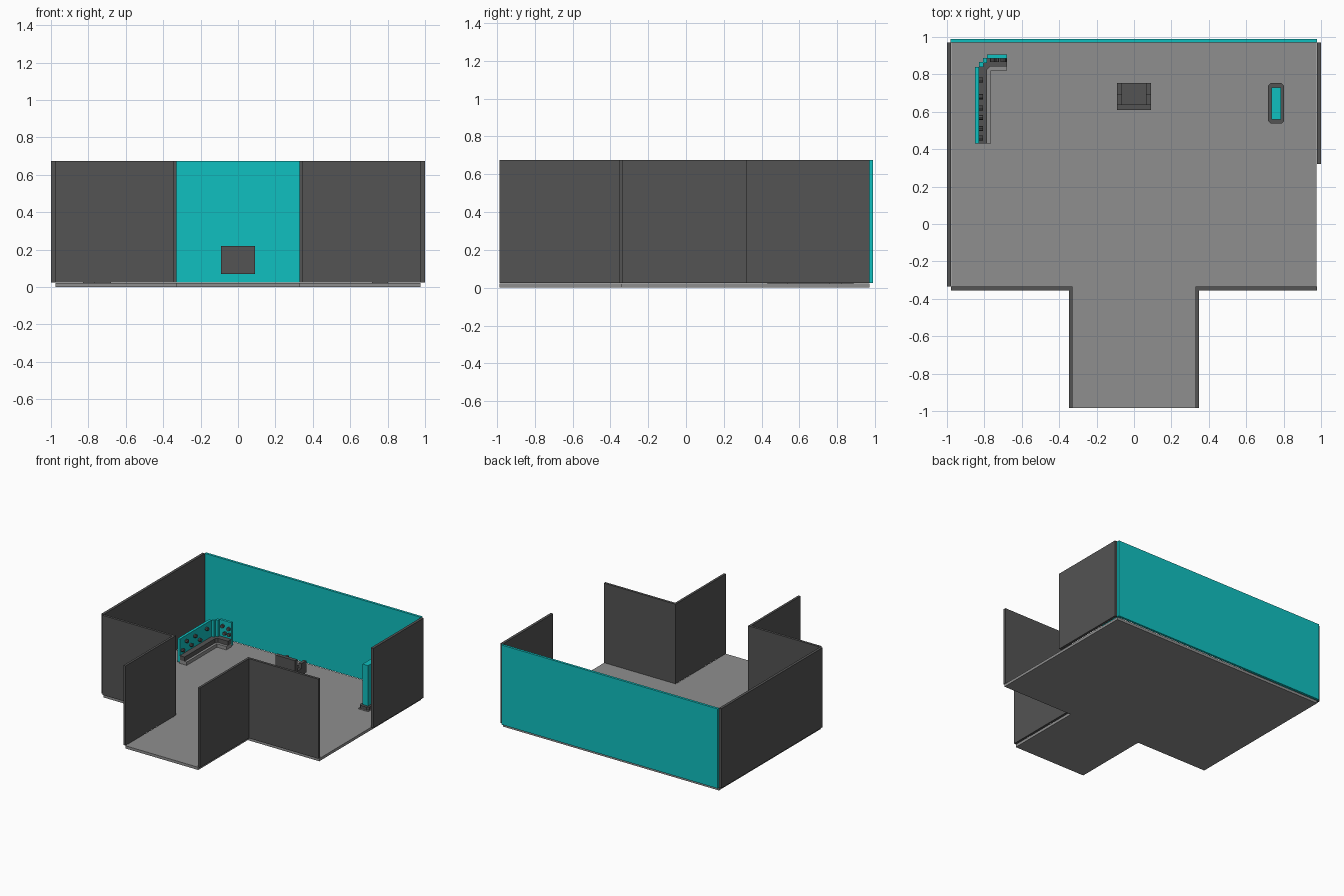
import bpy, bmesh, math
from mathutils import Matrix, Vector

if "Cube" in bpy.data.objects:
    bpy.data.objects.remove(bpy.data.objects["Cube"], do_unlink=True)


def material(name, rgb):
    m = bpy.data.materials.new(name)
    m.use_nodes = True
    m.diffuse_color = (*rgb, 1)
    m.node_tree.nodes["Principled BSDF"].inputs["Base Color"].default_value = (*rgb, 1)
    return m


DARK = material("charcoal", (0.087, 0.087, 0.087))
GREY = material("floor grey", (0.275, 0.275, 0.275))
TEAL = material("teal", (0.005, 0.53, 0.53))


def finish(bm, name, mat):
    bmesh.ops.recalc_face_normals(bm, faces=bm.faces)
    me = bpy.data.meshes.new(name)
    bm.to_mesh(me)
    bm.free()
    me.materials.append(mat)
    ob = bpy.data.objects.new(name, me)
    bpy.context.collection.objects.link(ob)
    return ob


def box(name, mat, x, y, z):
    bm = bmesh.new()
    bmesh.ops.create_cube(bm, size=1)
    for v in bm.verts:
        v.co = Vector([(a + b) / 2 + c * (b - a) for (a, b), c in zip((x, y, z), v.co)])
    return finish(bm, name, mat)


def prism(name, mat, outline, z0, z1):
    bm = bmesh.new()
    face = bm.faces.new([bm.verts.new((x, y, z0)) for x, y in outline])
    ext = bmesh.ops.extrude_face_region(bm, geom=[face])["geom"]
    moved = [g for g in ext if isinstance(g, bmesh.types.BMVert)]
    bmesh.ops.translate(bm, verts=moved, vec=(0, 0, z1 - z0))
    return finish(bm, name, mat)


def knob(name, centre, axis, radius=0.014, depth=0.02):
    bm = bmesh.new()
    turn = Vector((0, 0, 1)).rotation_difference(Vector(axis)).to_matrix().to_4x4()
    bmesh.ops.create_cone(bm, cap_ends=True, segments=8, radius1=radius, radius2=radius,
                          depth=depth, matrix=Matrix.Translation(centre) @ turn)
    return finish(bm, name, DARK)


# Floor slab: main room with an entrance corridor
half = [(0.33, -0.985), (0.33, -0.345), (0.977, -0.345), (0.977, 0.97)]
prism("floor", GREY, half + [(-x, y) for x, y in reversed(half)], 0, 0.022)

# Walls
WZ = (0.024, 0.675)
box("back_wall", TEAL, (-0.98, 0.978), (0.97, 0.99), WZ)
box("right_side_wall", DARK, (-1.0, -0.978), (-0.335, 0.97), WZ)
box("left_side_wall", DARK, (0.978, 1.0), (0.32, 0.97), WZ)
for side, s in (("left", 1), ("right", -1)):
    box(side + "_front_wall", DARK, sorted((s * 0.345, s * 0.978)), (-0.355, -0.335), WZ)
    box(side + "_corridor_wall", DARK, sorted((s * 0.328, s * 0.347)), (-0.985, -0.335), WZ)

# Chair facing the back wall, floating above the floor
box("chair_back", DARK, (-0.09, 0.09), (0.61, 0.64), (0.07, 0.22))
box("chair_seat", DARK, (-0.065, 0.065), (0.64, 0.755), (0.07, 0.11))
for side, s in (("left", 1), ("right", -1)):
    xs = sorted((s * 0.065, s * 0.09))
    box(side + "_chair_arm", DARK, xs, (0.64, 0.69), (0.07, 0.125))
    box(side + "_chair_arm_post", DARK, xs, (0.69, 0.755), (0.07, 0.165))

# Upright display on a chamfered foot
box("display_plinth", GREY, (0.717, 0.803), (0.535, 0.758), (0.022, 0.03))
cx, cy, hx, hy, c = 0.76, 0.645, 0.043, 0.108, 0.014
foot = [(-hx + c, -hy), (hx - c, -hy), (hx, -hy + c), (hx, hy - c),
        (hx - c, hy), (-hx + c, hy), (-hx, hy - c), (-hx, -hy + c)]
prism("display_foot", DARK, [(cx + x, cy + y) for x, y in foot], 0.03, 0.055)
box("display_panel", TEAL, (0.735, 0.785), (0.56, 0.73), (0.055, 0.385))

# Corner bench: low plinth, seat, and stepped back panel
prism("bench_plinth", GREY, [(-0.83, 0.43), (-0.765, 0.43), (-0.765, 0.82), (-0.68, 0.82),
                             (-0.68, 0.885), (-0.785, 0.885), (-0.83, 0.84)], 0.022, 0.05)
prism("bench_seat", DARK, [(-0.83, 0.43), (-0.785, 0.43), (-0.785, 0.825), (-0.77, 0.842),
                           (-0.68, 0.842), (-0.68, 0.885), (-0.785, 0.885), (-0.83, 0.84)], 0.05, 0.085)
PZ = (0.03, 0.22)
box("bench_long_panel", TEAL, (-0.85, -0.828), (0.43, 0.84), PZ)
box("bench_corner_panel_a", TEAL, (-0.828, -0.805), (0.84, 0.865), PZ)
box("bench_corner_panel_b", TEAL, (-0.807, -0.785), (0.862, 0.887), PZ)
box("bench_short_panel", TEAL, (-0.787, -0.68), (0.885, 0.905), PZ)

# Round knobs scattered over the back panels
for i, y in enumerate((0.46, 0.51, 0.57, 0.62, 0.68, 0.77)):
    knob(f"long_panel_knob_{i + 1}", (-0.818, y, (0.12, 0.175)[i % 2]), (1, 0, 0))
for i, (x, z) in enumerate(((-0.755, 0.175), (-0.735, 0.12), (-0.70, 0.165), (-0.695, 0.12))):
    knob(f"short_panel_knob_{i + 1}", (x, 0.876, z), (0, -1, 0))
